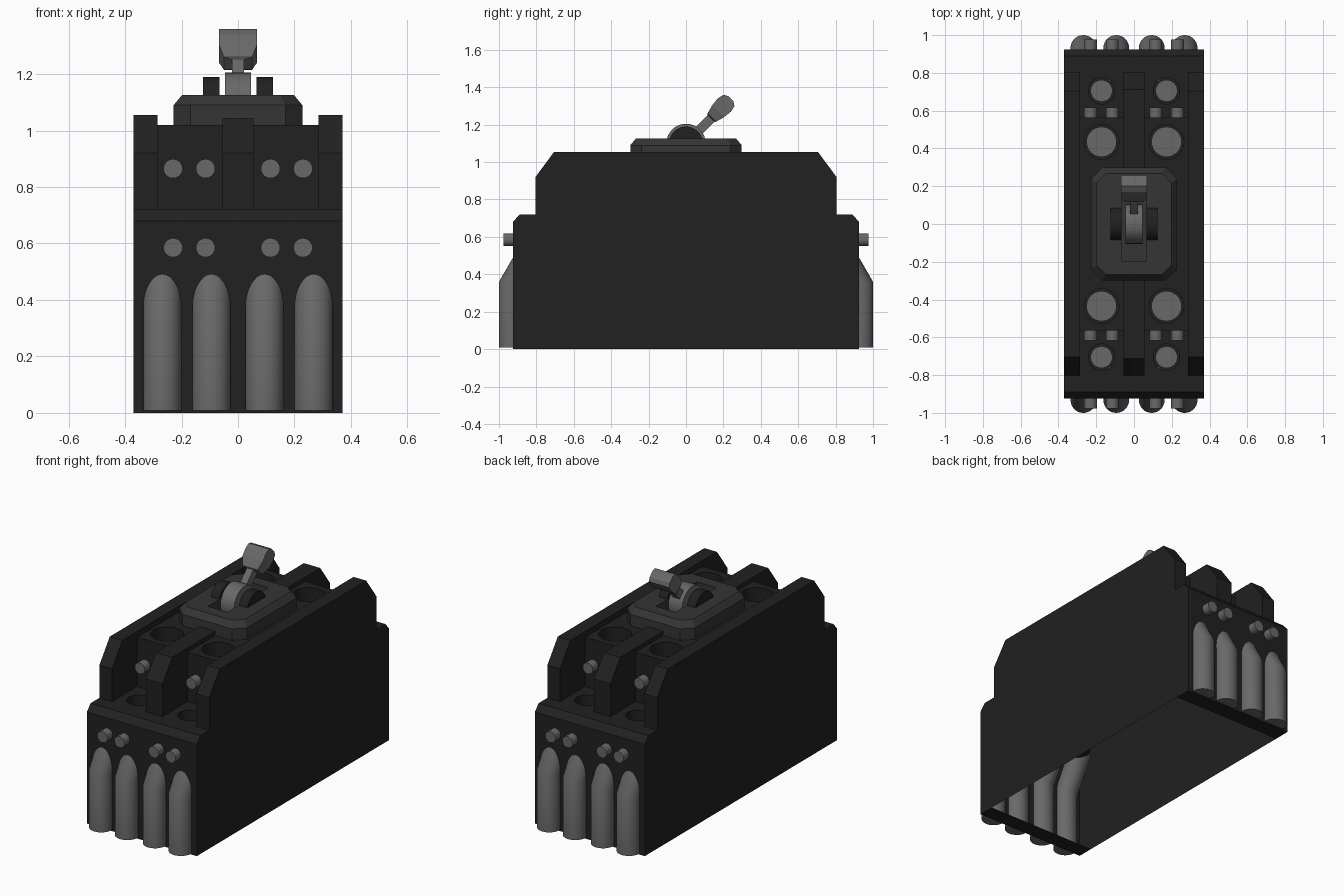
import bpy, bmesh, math
from mathutils import Vector, Matrix

if "Cube" in bpy.data.objects:
    bpy.data.objects.remove(bpy.data.objects["Cube"])


def material(name, v):
    m = bpy.data.materials.new(name)
    m.diffuse_color = (v, v, v, 1)
    m.use_nodes = True
    m.node_tree.nodes["Principled BSDF"].inputs["Base Color"].default_value = m.diffuse_color
    return m


DARK = material("black_plastic", 0.015)
PLATE = material("dark_plastic", 0.035)
METAL = material("grey_metal", 0.14)


def make(name, bm, mat, smooth=False):
    bmesh.ops.recalc_face_normals(bm, faces=bm.faces)
    me = bpy.data.meshes.new(name)
    bm.to_mesh(me)
    bm.free()
    ob = bpy.data.objects.new(name, me)
    bpy.context.collection.objects.link(ob)
    me.materials.append(mat)
    if smooth:
        bpy.ops.object.select_all(action='DESELECT')
        ob.select_set(True)
        bpy.context.view_layer.objects.active = ob
        bpy.ops.object.shade_smooth_by_angle(angle=math.radians(30))
    return ob


def loft(bm, rings):
    """Skin a stack of equal-length closed rings and cap both ends."""
    vs = [[bm.verts.new(p) for p in r] for r in rings]
    n = len(vs[0])
    for a, b in zip(vs, vs[1:]):
        for i in range(n):
            bm.faces.new((a[i], a[(i + 1) % n], b[(i + 1) % n], b[i]))
    bm.faces.new(vs[0])
    bm.faces.new(vs[-1])
    return bm


def prism(bm, profile, x0, x1):
    """Extrude a (y, z) profile along x."""
    return loft(bm, [[(x, y, z) for y, z in profile] for x in (x0, x1)])


def circle(x, y, z, r, n=32, axis='Z'):
    pts = []
    for i in range(n):
        c, s = (r * math.cos(2 * math.pi * i / n), r * math.sin(2 * math.pi * i / n))
        pts.append({'Z': (x + c, y + s, z), 'Y': (x + c, y, z + s), 'X': (x, y + c, z + s)}[axis])
    return pts


def mirrored(half):
    """Complete a (y, z) profile from its +y half."""
    return half + [(-y, z) for y, z in reversed(half)]


def cut(ob, bm):
    c = make("cutter", bm, DARK)
    c.hide_render = True
    mod = ob.modifiers.new("cut", 'BOOLEAN')
    mod.operation, mod.solver, mod.object = 'DIFFERENCE', 'EXACT', c
    dg = bpy.context.evaluated_depsgraph_get()
    me = bpy.data.meshes.new_from_object(ob.evaluated_get(dg))
    ob.modifiers.clear()
    ob.data = me
    bpy.data.objects.remove(c)


# Case: side profile, two terminal channels and screw wells
case = make("case", prism(bmesh.new(), mirrored(
    [(.925, 0), (.925, .68), (.89, .72), (.805, .72), (.805, .92), (.705, 1.055)]),
    -.37, .37), DARK)
channel = mirrored([(1.1, .72), (1.1, 1.3), (-1.1, 1.3)][:2])
channel = [(-1.1, .72), (-.565, .72), (-.565, 1.02), (.565, 1.02),
           (.565, .72), (1.1, .72), (1.1, 1.3), (-1.1, 1.3)]
bm = bmesh.new()
for s in (-1, 1):
    prism(bm, channel, s * .055, s * .285)
cut(case, bm)
cut(case, prism(bmesh.new(), [(-1, 1.045), (1, 1.045), (1, 1.3), (-1, 1.3)], -.1, .1))
WELLS = [(.705, .72, .07, .058), (.435, 1.02, .092, .08)]
bm = bmesh.new()
for sx in (-1, 1):
    for sy in (-1, 1):
        for y, z, r, _ in WELLS:
            loft(bm, [circle(sx * .172, sy * y, h, r) for h in (z - .2, z + .1)])
cut(case, bm)

# Underside is open apart from a lip at each end
bm = bmesh.new()
bm.from_mesh(case.data)
low = [f for f in bm.faces if all(v.co.z < .001 for v in f.verts)]
bmesh.ops.delete(bm, geom=low, context='FACES_ONLY')
for s in (-1, 1):
    bm.faces.new([bm.verts.new((x, s * y, 0)) for x, y in
                  ((-.37, .925), (.37, .925), (.37, .825), (-.37, .825))])
bm.to_mesh(case.data)
bm.free()

# Screws in the wells
bm = bmesh.new()
for sx in (-1, 1):
    for sy in (-1, 1):
        for y, z, _, r in WELLS:
            loft(bm, [circle(sx * .172, sy * y, h, r) for h in (z - .2, z - .14)])
make("terminal_screws", bm, METAL, True)

# Small pegs on the end walls and inside the channels
bm = bmesh.new()
for sy in (-1, 1):
    for x in (-.23, -.115, .115, .23):
        for y, z in ((.55, .865), (.91, .585)):
            loft(bm, [circle(x, sy * h, z, .034, 24, 'Y') for h in (y, y + .067)])
make("pegs", bm, METAL, True)

# Bent conductor rods entering both ends
bm = bmesh.new()
for sy in (-1, 1):
    for x in (-.268, -.094, .094, .268):
        loft(bm, [circle(x, sy * y, z, .068) for y, z in
                  ((.932, .008), (.932, .36), (.812, .568))])
make("conductor_rods", bm, METAL, True)


# Octagonal switch plate with a slot
def octagon(hx, hy, c, z):
    q = [(hx, hy - c), (hx - c, hy), (c - hx, hy), (-hx, hy - c)]
    return [(x, y, z) for x, y in q + [(-a, -b) for a, b in q]]


plate = make("switch_plate", loft(bmesh.new(), [
    octagon(.228, .298, .06, 1.0), octagon(.228, .298, .06, 1.09),
    octagon(.198, .268, .05, 1.126)]), PLATE)
cut(plate, prism(bmesh.new(), [(-.195, 1.06), (.195, 1.06), (.195, 1.3), (-.195, 1.3)],
                 -.066, .066))

# Half-round guards either side of the slot
bm = bmesh.new()
for s in (-1, 1):
    loft(bm, [circle(s * x, 0, 1.1, .09, 32, 'X') for x in (.066, .124)])
make("switch_guards", bm, DARK, True)

# Switch hub and lever
make("switch_hub", loft(bmesh.new(), [circle(x, 0, 1.1, .105, 32, 'X') for x in (-.046, .046)]),
     METAL, True)
tilt = Matrix.Translation((0, 0, 1.1)) @ Matrix.Rotation(math.radians(-45), 4, 'X')
rings = []
for h, w, t in ((.07, .022, .026), (.19, .022, .026), (.195, .05, .032),
                (.245, .068, .045), (.29, .068, .05), (.325, .068, .042), (.338, .068, .02)):
    rings.append([tilt @ Vector(p) for p in ((w, t, h), (-w, t, h), (-w, -t, h), (w, -t, h))])
make("switch_lever", loft(bmesh.new(), rings), METAL)
